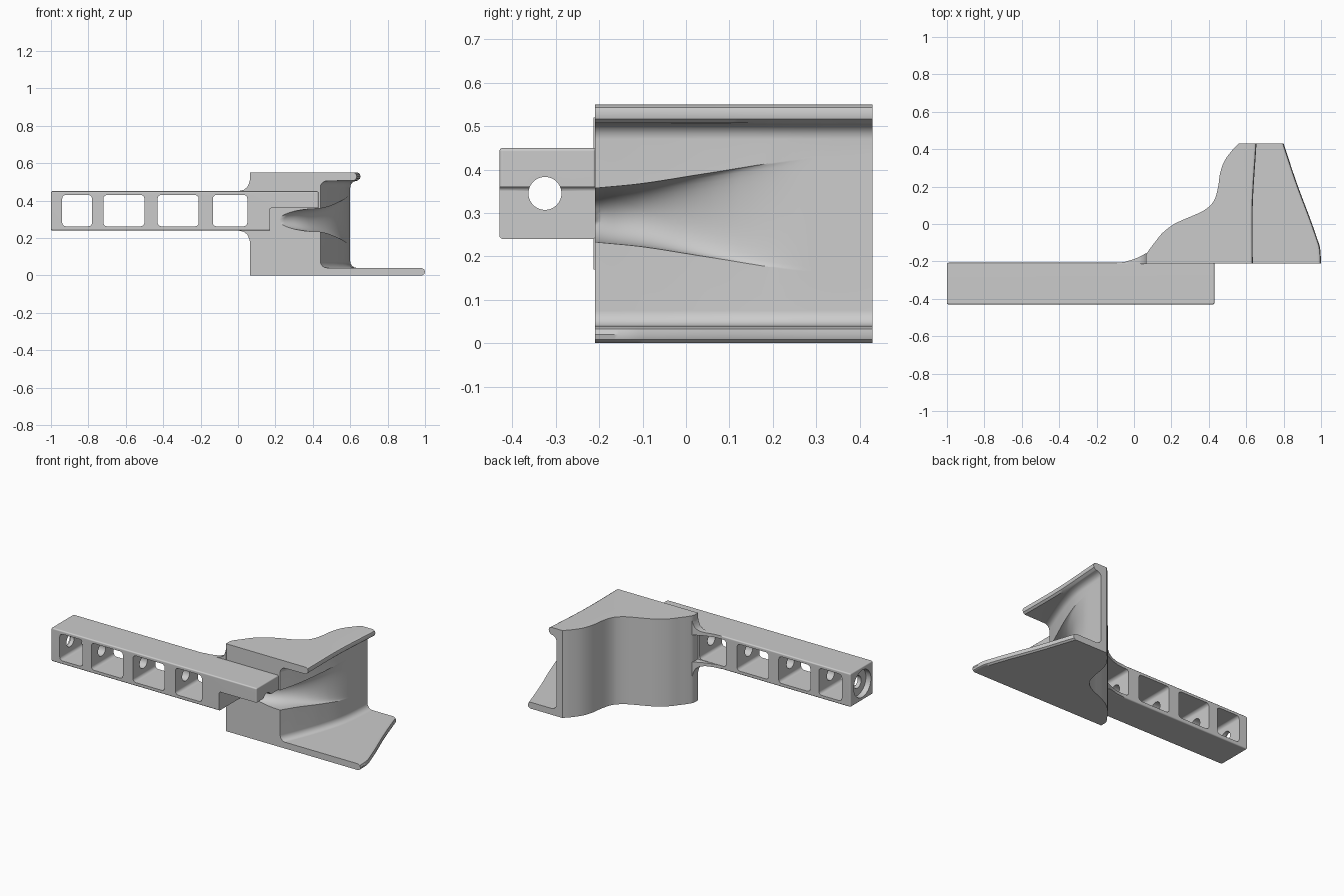
import bpy, bmesh, math
from mathutils import Vector

cube = bpy.data.objects.get("Cube")
if cube:
    bpy.data.objects.remove(cube, do_unlink=True)

grey = bpy.data.materials.new("light_grey")
grey.use_nodes = True
colour = (0.6, 0.6, 0.6, 1)
grey.diffuse_color = colour
grey.node_tree.nodes["Principled BSDF"].inputs["Base Color"].default_value = colour


def finish(name, bm):
    bmesh.ops.recalc_face_normals(bm, faces=bm.faces)
    if bm.calc_volume(signed=True) < 0:
        bmesh.ops.reverse_faces(bm, faces=bm.faces)
    mesh = bpy.data.meshes.new(name)
    bm.to_mesh(mesh)
    bm.free()
    mesh.materials.append(grey)
    ob = bpy.data.objects.new(name, mesh)
    bpy.context.collection.objects.link(ob)
    return ob


def loft(name, sections):
    """Skin closed sections that all have the same number of points."""
    bm = bmesh.new()
    rings = [[bm.verts.new(p) for p in s] for s in sections]
    n = len(rings[0])
    for a, b in zip(rings, rings[1:]):
        for i in range(n):
            j = (i + 1) % n
            bm.faces.new((a[i], a[j], b[j], b[i]))
    bm.faces.new(rings[0][::-1])
    bm.faces.new(rings[-1])
    return finish(name, bm)


def box(name, lo, hi, radius, axis=None):
    """Box with rounded edges, all of them or only those along one axis."""
    bm = bmesh.new()
    bmesh.ops.create_cube(bm, size=1)
    for v in bm.verts:
        v.co = Vector([lo[i] + (v.co[i] + 0.5) * (hi[i] - lo[i]) for i in range(3)])
    edges = [e for e in bm.edges if axis is None
             or abs((e.verts[0].co - e.verts[1].co).normalized()[axis]) > 0.9]
    bmesh.ops.bevel(bm, geom=edges, offset=radius, segments=3, profile=0.5, affect='EDGES')
    return finish(name, bm)


def rod(name, x0, x1, radius):
    ring = [(radius * math.cos(k * math.tau / 40) - 0.325,
             radius * math.sin(k * math.tau / 40) + 0.345) for k in range(40)]
    return loft(name, [[(x, y, z) for y, z in ring] for x in (x0, x1)])


def cut(target, tool):
    tool.hide_render = True
    bpy.ops.object.select_all(action='DESELECT')
    bpy.context.view_layer.objects.active = target
    target.select_set(True)
    mod = target.modifiers.new("cut", 'BOOLEAN')
    mod.operation = 'DIFFERENCE'
    mod.solver = 'EXACT'
    mod.object = tool
    bpy.ops.object.modifier_apply(modifier=mod.name)
    bpy.data.objects.remove(tool, do_unlink=True)


def curve(points, y):
    """Smooth value at y through (y, value) pairs."""
    n = len(points)

    def slope(i):
        a, b = points[max(i - 1, 0)], points[min(i + 1, n - 1)]
        return (b[1] - a[1]) / (b[0] - a[0])
    for i in range(n - 1):
        (y0, x0), (y1, x1) = points[i], points[i + 1]
        if y <= y1 or i == n - 2:
            h = y1 - y0
            t = (y - y0) / h
            return (x0 * (1 + 2 * t) * (1 - t) ** 2 + x1 * t * t * (3 - 2 * t)
                    + h * t * (1 - t) * (slope(i) * (1 - t) - slope(i + 1) * t))


# Curved body: a C-shaped section swept from front to back
outer = [(-.21, .063), (-.165, .065), (-.135, .083), (-.1, .11), (-.05, .15), (0, .215),
         (.03, .28), (.07, .37), (.12, .425), (.2, .45), (.27, .46), (.34, .485),
         (.4, .53), (.43, .56)]
inner = [(-.21, .44), (-.1, .485), (.05, .54), (.2, .58), (.43, .6)]
shelf = [(-.21, 1), (-.13, .995), (-.08, .98), (.02, .945), (.22, .87), (.43, .8)]
lip = [(-.21, .635), (.1, .635), (.43, .655)]
# Scoop hollowed into the inner wall, fading out towards the back
scoop = [(-.21, .22), (-.15, .32), (-.09, .385), (.04, .49), (.15, .553), (.27, .588), (.43, .61)]
scoop_half = [(-.21, .062), (-.1, .073), (.04, .095), (.27, .13), (.43, .14)]


def body_section(y):
    xo, xi, xb, xt, xs, half = (curve(c, y) for c in (outer, inner, shelf, lip, scoop, scoop_half))
    r = 0.035
    depth = max(xi - xs, 0)
    arc = [k * math.pi / 8 for k in range(5)]
    swing = [(k / 14 - 0.5) * math.pi for k in range(15)]
    pts = [(xo, 0), (xb - .015, 0), (xb - .003, .008), (xb, .02), (xb - .005, .033), (xb - .02, .04)]
    pts += [(xi + r - r * math.sin(a), .04 + r - r * math.cos(a)) for a in arc]
    pts += [(xi - depth * math.cos(a), .295 + half * math.sin(a)) for a in swing]
    pts += [(xi + r - r * math.cos(a), .505 - r + r * math.sin(a)) for a in arc]
    pts += [(xt - .015, .507), (xt - .003, .517), (xt, .53), (xt - .004, .543), (xt - .015, .55), (xo, .55)]
    return [(x, y, z) for x, z in pts]


rows = []
for (y0, _), (y1, _) in zip(outer, outer[1:]):
    rows += [y0 + (y1 - y0) * k / 3 for k in range(3)]
body = loft("bracket_body", [body_section(y) for y in rows + [outer[-1][0]]])

# Flared webs joining the body to the bar, above and below the last window
flare = [(-.1, .449, -.208), (-.05, .449, -.203), (0, .45, -.188), (.03, .457, -.175),
         (.05, .472, -.165), (.06, .495, -.158), (.066, .52, -.155)]
webs = []
for name, flip in (("upper_web", False), ("lower_web", True)):
    webs.append(loft(name, [[(x, y, .69 - z if flip else z)
                             for y, z in ((-.213, .43), (back, .43), (back, top), (-.213, top))]
                            for x, top, back in flare]))

# Long bar, with its lower half stopped short under the tip
bar = box("bar", (-1, -.43, .24), (.43, -.207, .45), .008)
cut(bar, box("step_cutter", (.17, -.6, .1), (.8, -.1, .36), .01, 1))

# Windows through the bar
for x0, x1 in ((-.94, -.78), (-.72, -.5), (-.43, -.21), (-.135, .05)):
    cut(bar, box("window_cutter", (x0, -.6, .262), (x1, -.1, .43), .02, 1))

# Bore along the bar and its wide mouth
cut(bar, rod("bore_cutter", -1.1, .7, .038))
cut(bar, rod("mouth_cutter", -1.1, -.965, .085))

# Smooth curves with flat broad faces
for part in [body, bar] + webs:
    bpy.ops.object.select_all(action='DESELECT')
    part.select_set(True)
    bpy.context.view_layer.objects.active = part
    bpy.ops.object.shade_smooth_by_angle(angle=math.radians(35))
    weighted = part.modifiers.new("even_shading", 'WEIGHTED_NORMAL')
    weighted.keep_sharp = True
